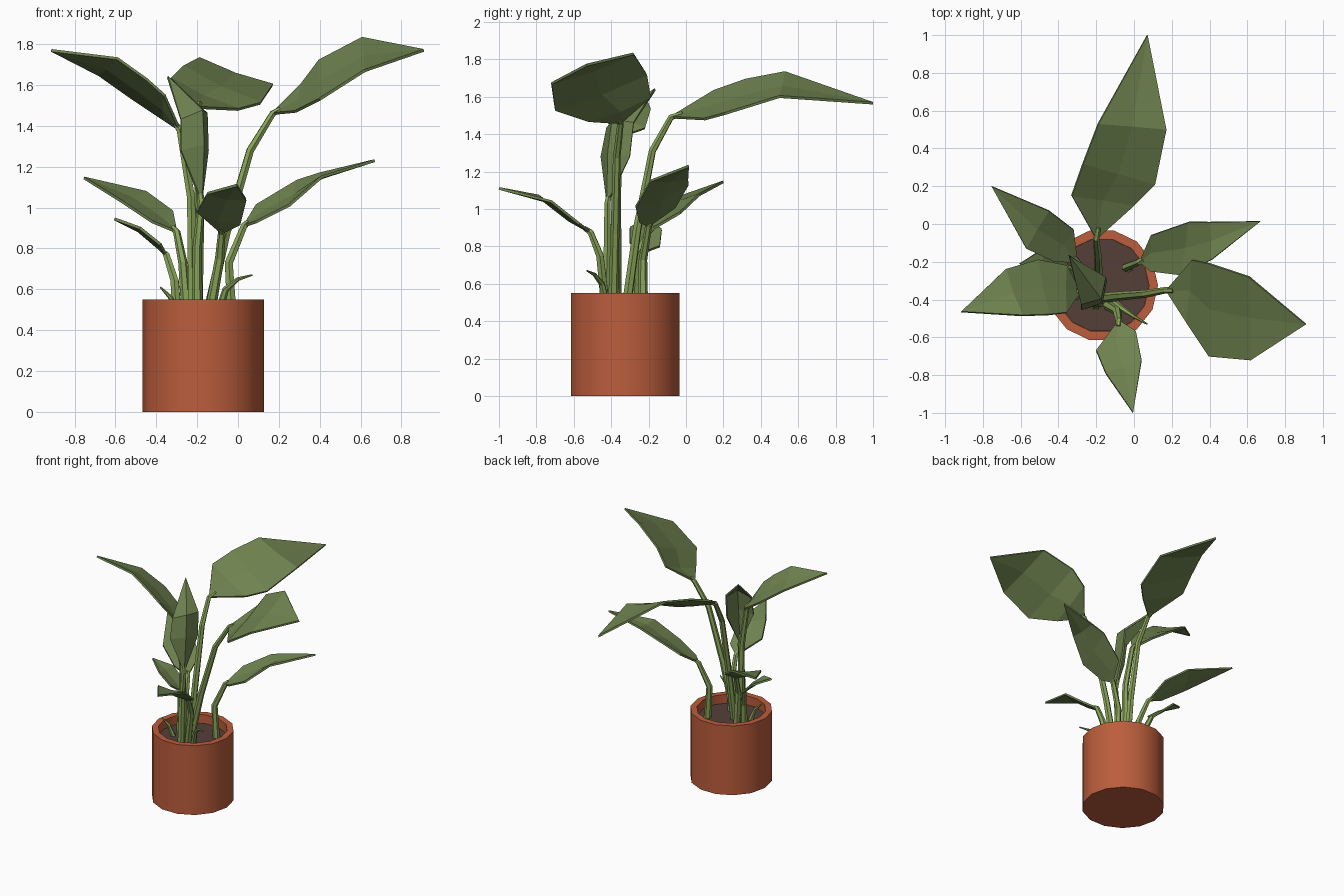
import bpy, bmesh
from math import cos, sin, tau
from mathutils import Vector as V

if "Cube" in bpy.data.objects:
    bpy.data.objects.remove(bpy.data.objects["Cube"])

PX, PY, SIDES = -0.17, -0.325, 14


def material(name, rgb):
    m = bpy.data.materials.new(name)
    m.diffuse_color = (*rgb, 1)
    m.use_nodes = True
    m.node_tree.nodes["Principled BSDF"].inputs["Base Color"].default_value = m.diffuse_color
    return m


LEAF = material("leaf_green", (0.16, 0.23, 0.08))
STEM = material("stem_green", (0.25, 0.37, 0.10))
CLAY = material("terracotta", (0.50, 0.11, 0.045))
SOIL = material("soil_brown", (0.09, 0.05, 0.04))


def finish(name, bm, mat):
    bmesh.ops.recalc_face_normals(bm, faces=bm.faces)
    me = bpy.data.meshes.new(name)
    bm.to_mesh(me)
    bm.free()
    me.materials.append(mat)
    ob = bpy.data.objects.new(name, me)
    bpy.context.collection.objects.link(ob)
    return ob


def lathe(name, profile, mat):
    """Stack of rings (radius, z), closed at both ends."""
    bm = bmesh.new()
    rings = [[bm.verts.new((PX + r * cos(tau * i / SIDES), PY + r * sin(tau * i / SIDES), z))
              for i in range(SIDES)] for r, z in profile]
    for a, b in zip(rings, rings[1:]):
        for i in range(SIDES):
            j = (i + 1) % SIDES
            bm.faces.new((a[i], a[j], b[j], b[i]))
    bm.faces.new(rings[0])
    bm.faces.new(rings[-1])
    return finish(name, bm, mat)


def stem(name, points, r0=0.027, r1=0.014):
    """Six-sided stalk along a path, tapering to its top."""
    cu = bpy.data.curves.new(name, 'CURVE')
    cu.dimensions = '3D'
    cu.bevel_depth = 1.0
    cu.bevel_resolution = 1
    cu.use_fill_caps = True
    sp = cu.splines.new('POLY')
    sp.use_smooth = False
    sp.points.add(len(points) - 1)
    for i, p in enumerate(points):
        sp.points[i].co = (*p, 1)
        sp.points[i].radius = r0 + (r1 - r0) * i / (len(points) - 1)
    cu.materials.append(STEM)
    ob = bpy.data.objects.new(name, cu)
    bpy.context.collection.objects.link(ob)


def leaf(name, stalk, base, left, right, tip, fold=-0.012):
    """Blade between two edges, creased along the midrib, plus its stalk."""
    base, tip = V(base), V(tip)
    bm = bmesh.new()
    rows = []
    for l, r in zip(left, right):
        l, r = V(l), V(r)
        up = (r - l).cross(tip - base).normalized()
        rows.append([bm.verts.new(p) for p in (l, (l + r) / 2 + up * fold, r)])
    b, t = bm.verts.new(base), bm.verts.new(tip)
    for k in (0, 1):
        bm.faces.new((b, rows[0][k + 1], rows[0][k]))
        for a, c in zip(rows, rows[1:]):
            bm.faces.new((a[k], a[k + 1], c[k + 1], c[k]))
        bm.faces.new((rows[-1][k], rows[-1][k + 1], t))
    ob = finish(name + "_leaf", bm, LEAF)
    mod = ob.modifiers.new("thickness", 'SOLIDIFY')
    mod.thickness = 0.014
    mod.offset = 0
    stem(name + "_stem", stalk + [tuple(base), tuple(base.lerp(V(rows_mid(left, right)), 0.3))])
    return ob


def rows_mid(left, right):
    return (V(left[0]) + V(right[0])) / 2


# Pot and soil
pot = lathe("pot", [(0.297, 0), (0.297, 0.55), (0.25, 0.55), (0.25, 0.47)], CLAY)
bpy.context.view_layer.objects.active = pot
pot.select_set(True)
bpy.ops.object.shade_smooth_by_angle()
lathe("soil", [(0.245, 0.44), (0.249, 0.48)], SOIL)

# Three large upper leaves
leaf("back_upper", [(-.2, -.32, .47), (-.19, -.26, .9), (-.19, -.18, 1.31)], (-.2, -.08, 1.49),
     [(-.33, .15, 1.63), (-.27, .32, 1.69), (-.19, .53, 1.73)],
     [(0, .1, 1.48), (.11, .21, 1.51), (.17, .5, 1.6)], (.07, 1, 1.565))
leaf("right_upper", [(-.15, -.39, .47), (-.06, -.38, .87), (.06, -.37, 1.28)], (.17, -.35, 1.46),
     [(.31, -.19, 1.6), (.4, -.21, 1.72), (.61, -.28, 1.83)],
     [(.28, -.52, 1.47), (.4, -.7, 1.53), (.62, -.72, 1.67)], (.91, -.53, 1.77))
leaf("left_upper", [(-.22, -.37, .47), (-.23, -.37, 1.05)], (-.285, -.36, 1.38),
     [(-.36, -.47, 1.55), (-.45, -.48, 1.63), (-.59, -.485, 1.73)],
     [(-.36, -.22, 1.43), (-.51, -.19, 1.53), (-.68, -.24, 1.65)], (-.915, -.465, 1.77))

# Upright leaf in the middle, strongly creased
leaf("centre", [(-.2, -.43, .47), (-.2, -.42, .8)], (-.18, -.42, 1.03),
     [(-.28, -.45, 1.28), (-.28, -.42, 1.43)],
     [(-.15, -.3, 1.28), (-.155, -.28, 1.46)], (-.345, -.165, 1.64), 0.065)

# Lower ring of leaves
leaf("left_lower", [(-.25, -.28, .47), (-.27, -.27, .73)], (-.3, -.2, .88),
     [(-.42, -.2, .93), (-.57, -.13, 1.03)],
     [(-.32, -.03, .98), (-.45, .07, 1.075)], (-.755, .2, 1.145))
leaf("right_lower", [(-.03, -.23, .47), (-.045, -.23, .73)], (.03, -.2, .91),
     [(.09, -.06, 1.01), (.29, .01, 1.13), (.4, .01, 1.165)],
     [(.09, -.25, .93), (.25, -.27, 1.01), (.41, -.19, 1.15)], (.67, .015, 1.23))
leaf("front_lower", [(-.14, -.43, .47), (-.09, -.46, .75)], (-.08, -.51, .875),
     [(.01, -.57, .92), (.04, -.72, 1.04)],
     [(-.2, -.67, .98), (-.15, -.79, 1.07)], (-.005, -1, 1.11))
leaf("small_left", [(-.3, -.3, .47), (-.31, -.28, .64)], (-.35, -.23, .765),
     [(-.38, -.3, .82), (-.48, -.3, .9)],
     [(-.38, -.14, .8), (-.48, -.13, .89)], (-.605, -.21, .945))

# Young shoots near the soil
stem("front_shoot", [(-.1, -.42, .47), (-.06, -.45, .6), (0, -.49, .65), (.07, -.53, .67)], 0.022, 0.004)
stem("left_shoot", [(-.3, -.38, .47), (-.33, -.395, .56), (-.38, -.41, .61)], 0.02, 0.004)
